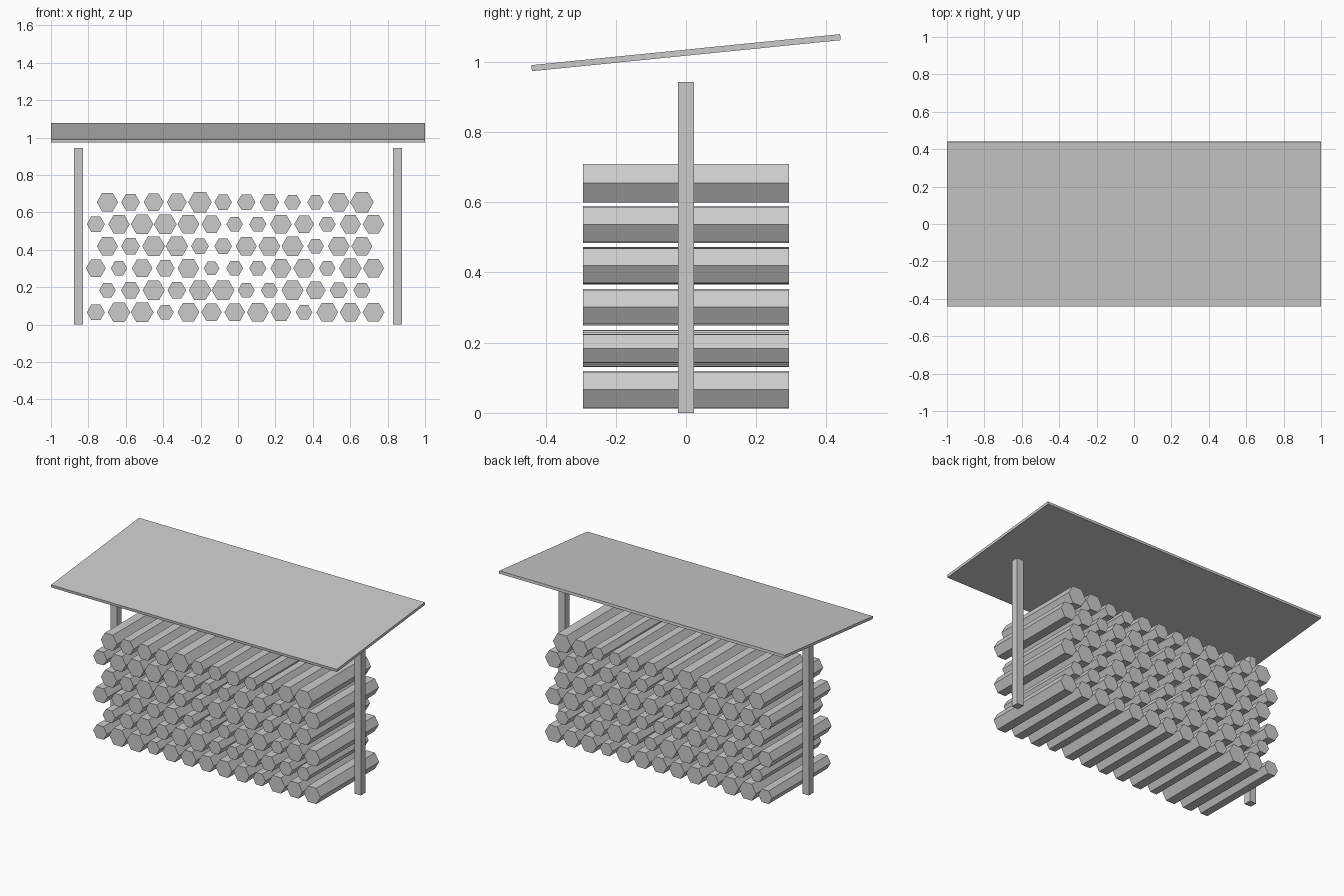
import bpy
from math import pi

if "Cube" in bpy.data.objects:
    bpy.data.objects.remove(bpy.data.objects["Cube"])


def box(name, size, loc, rot=(0, 0, 0)):
    bpy.ops.mesh.primitive_cube_add(size=1, location=loc, rotation=rot)
    ob = bpy.context.object
    ob.name = name
    ob.scale = size
    bpy.ops.object.transform_apply(location=False, rotation=True, scale=True)
    return ob


def log(name, radius, x, z):
    # six-sided log lying along y, with corners pointing sideways
    bpy.ops.mesh.primitive_cylinder_add(vertices=6, radius=radius, depth=0.588,
                                        location=(x, 0, z))
    ob = bpy.context.object
    ob.name = name
    # turn a corner to +x, then lay the log down
    ob.rotation_mode = 'XYZ'
    ob.rotation_euler = (pi / 2, pi / 6, 0)
    bpy.ops.object.transform_apply(location=False, rotation=True, scale=True)


# Stacked logs: radii in thousandths, bottom row first, left to right
ROWS = [
    (48, 60, 61, 45, 58, 54, 55, 58, 55, 44, 58, 56, 58),
    (44, 51, 59, 50, 60, 61, 45, 45, 59, 53, 48, 46),
    (53, 44, 55, 50, 58, 42, 45, 46, 56, 58, 44, 60, 56),
    (56, 50, 61, 60, 47, 47, 56, 58, 59, 44, 58, 56),
    (48, 57, 60, 61, 58, 53, 44, 46, 58, 53, 45, 56, 57),
    (57, 50, 53, 53, 63, 47, 49, 51, 45, 44, 57, 63),
]
PITCH = 0.1237
for r, radii in enumerate(ROWS):
    start = -0.76 + (r % 2) * PITCH / 2
    for i, rad in enumerate(radii):
        log(f"log_{r + 1}_{i + 1}", rad / 1000, start + i * PITCH, 0.066 + r * 0.1177)

# Side posts
for side, name in ((-1, "left_post"), (1, "right_post")):
    box(name, (0.046, 0.046, 0.943), (side * 0.853, 0, 0.4715))

# Sloping roof panel, lower at the front
box("roof", (2.0, 0.884, 0.0172), (0, 0, 1.026), (0.1, 0, 0))
